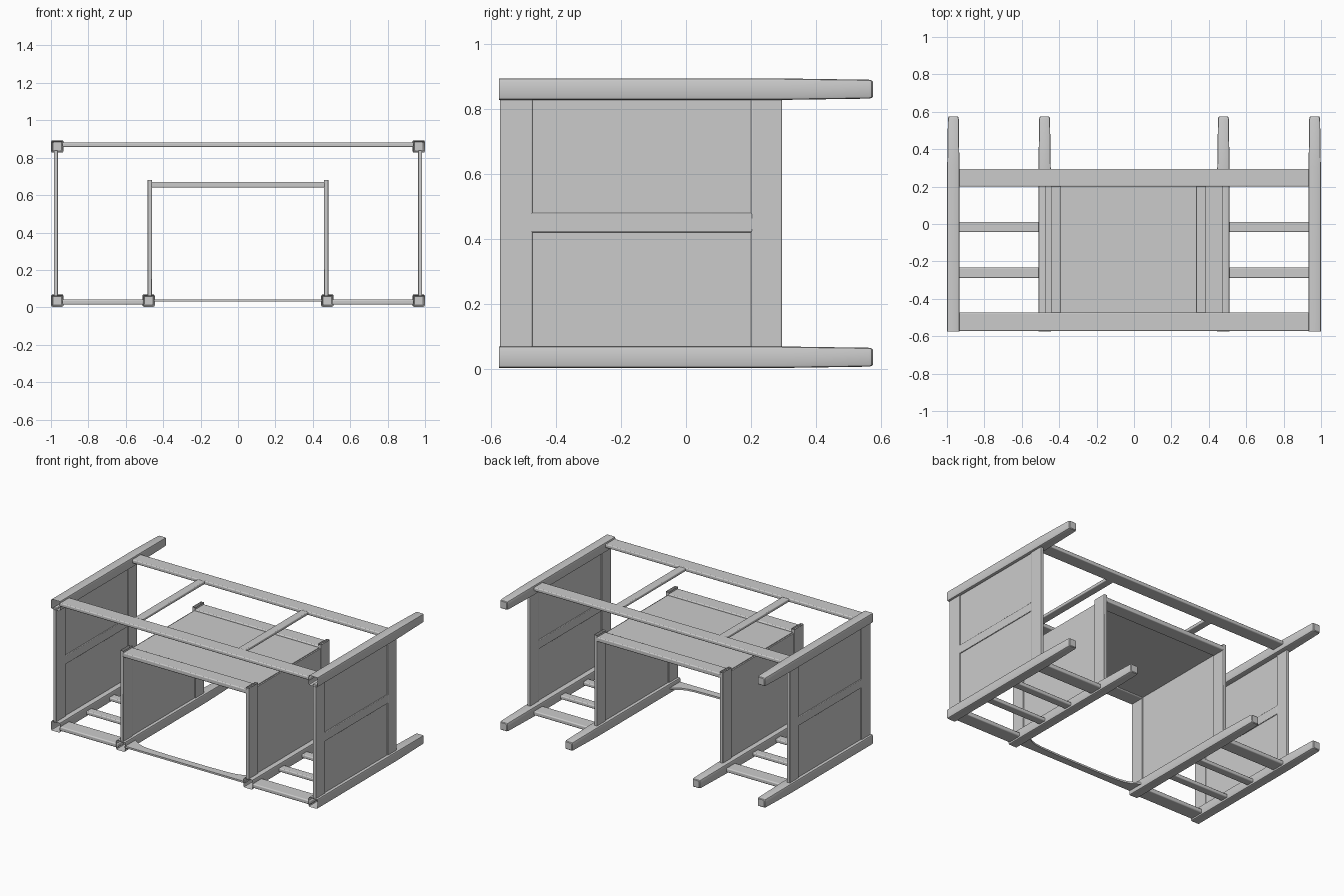
import bpy, bmesh
from mathutils import Vector

if "Cube" in bpy.data.objects:
    bpy.data.objects.remove(bpy.data.objects["Cube"])


def finish(name, bm, bevel):
    bmesh.ops.recalc_face_normals(bm, faces=bm.faces)
    me = bpy.data.meshes.new(name)
    bm.to_mesh(me)
    bm.free()
    ob = bpy.data.objects.new(name, me)
    bpy.context.collection.objects.link(ob)
    if bevel:
        mod = ob.modifiers.new("round", 'BEVEL')
        mod.width = bevel
        mod.segments = 3
    for o in bpy.context.selected_objects:
        o.select_set(False)
    ob.select_set(True)
    bpy.context.view_layer.objects.active = ob
    bpy.ops.object.shade_smooth_by_angle()
    return ob


def box(name, x, y, z, bevel=0.0, open_dir=None):
    """Box from (min, max) ranges, optionally left open on one side."""
    bm = bmesh.new()
    bmesh.ops.create_cube(bm, size=1)
    for v in bm.verts:
        v.co = Vector([(r[0] + r[1]) / 2 + c * (r[1] - r[0])
                       for r, c in zip((x, y, z), v.co)])
    if open_dir:
        bm.normal_update()
        d = Vector(open_dir)
        bmesh.ops.delete(bm, geom=[f for f in bm.faces if f.normal.dot(d) > .9],
                         context='FACES_ONLY')
    return finish(name, bm, bevel)


def leg(name, cx, cz):
    """Square rounded leg along y, tapering to a rounded foot, open at the front."""
    bm = bmesh.new()
    h, c = 0.033, 0.008
    prof = [(h, h - c), (h - c * .3, h - c * .3), (h - c, h)]
    ring = []
    for sx, sz in ((1, 1), (-1, 1), (-1, -1), (1, -1)):
        pts = [(a * sx, b * sz) for a, b in prof]
        ring += pts if sx * sz > 0 else pts[::-1]
    rows = []
    for y, s in ((-.575, 1), (.295, 1), (.562, .88), (.571, .82), (.575, .7)):
        rows.append([bm.verts.new((cx + a * s, y, cz + b * s)) for a, b in ring])
    n = len(ring)
    for r0, r1 in zip(rows, rows[1:]):
        for i in range(n):
            bm.faces.new((r0[i], r0[(i + 1) % n], r1[(i + 1) % n], r1[i]))
    bm.faces.new(rows[-1])
    return finish(name, bm, 0)


def span(a, b, s):
    return (a, b) if s > 0 else (-b, -a)


FRONT, BACK = (-.572, -.472), (.2, .295)
LOW, HIGH = .036, .86

for s, side in ((1, "right"), (-1, "left")):
    # legs
    leg(side + "_outer_lower_leg", s * .966, LOW)
    leg(side + "_outer_upper_leg", s * .966, HIGH)
    leg(side + "_inner_leg", s * .478, LOW)

    # outer side frame and panel
    ox = span(.962, .985, s)
    for yr, n in ((FRONT, "front"), (BACK, "back")):
        box(f"{side}_{n}_stile", ox, yr, (.06, .84), .004)
    box(side + "_middle_rail", ox, (-.48, .205), (.42, .48), .004)
    box(side + "_side_panel", span(.968, .979, s), (-.48, .21), (.06, .84))

    # inner side frame and panel
    ix = span(.46, .483, s)
    for yr, n in ((FRONT, "front"), (BACK, "back")):
        box(f"{side}_inner_{n}_stile", ix, yr, (.06, .682), .004, (0, 0, 1))
    box(side + "_inner_panel", span(.466, .477, s), (-.48, .21), (.06, .655))

    # lower rails and slats
    for yr, n in ((FRONT, "front"), (BACK, "back")):
        box(f"{side}_lower_{n}_rail", span(.505, .94, s), yr, (.014, .042), .007)
    for i, y in enumerate((-.26, -.015)):
        box(f"{side}_slat_{i}", span(.505, .94, s), (y - .029, y + .027),
            (.016, .04), .006)

# upper rails and their two cross bars
for yr, n in ((FRONT, "front"), (BACK, "back")):
    box(f"upper_{n}_rail", (-.94, .94), yr, (.857, .881), .006)
    box(f"inner_top_{n}_rail", (-.465, .465), yr, (.64, .67), .006)
for i, x in enumerate((-.417, .359)):
    box(f"upper_cross_bar_{i}", (x - .027, x + .027), (-.475, .205), (.859, .879), .005)

# panel across the knee opening
box("inner_top_panel", (-.468, .468), (-.48, .21), (.648, .66))

# arched apron
bm = bmesh.new()
inner = [(.45, -.46), (.425, -.475), (.39, -.498), (.35, -.511), (.3, -.518), (.15, -.523)]
outline = [(-.45, -.572), (.45, -.572)] + inner + [(-x, y) for x, y in inner[::-1]]
face = bm.faces.new([bm.verts.new((x, y, .03)) for x, y in outline])
ext = bmesh.ops.extrude_face_region(bm, geom=[face])
for v in ext["geom"]:
    if isinstance(v, bmesh.types.BMVert):
        v.co.z += .012
finish("arched_apron", bm, 0)
